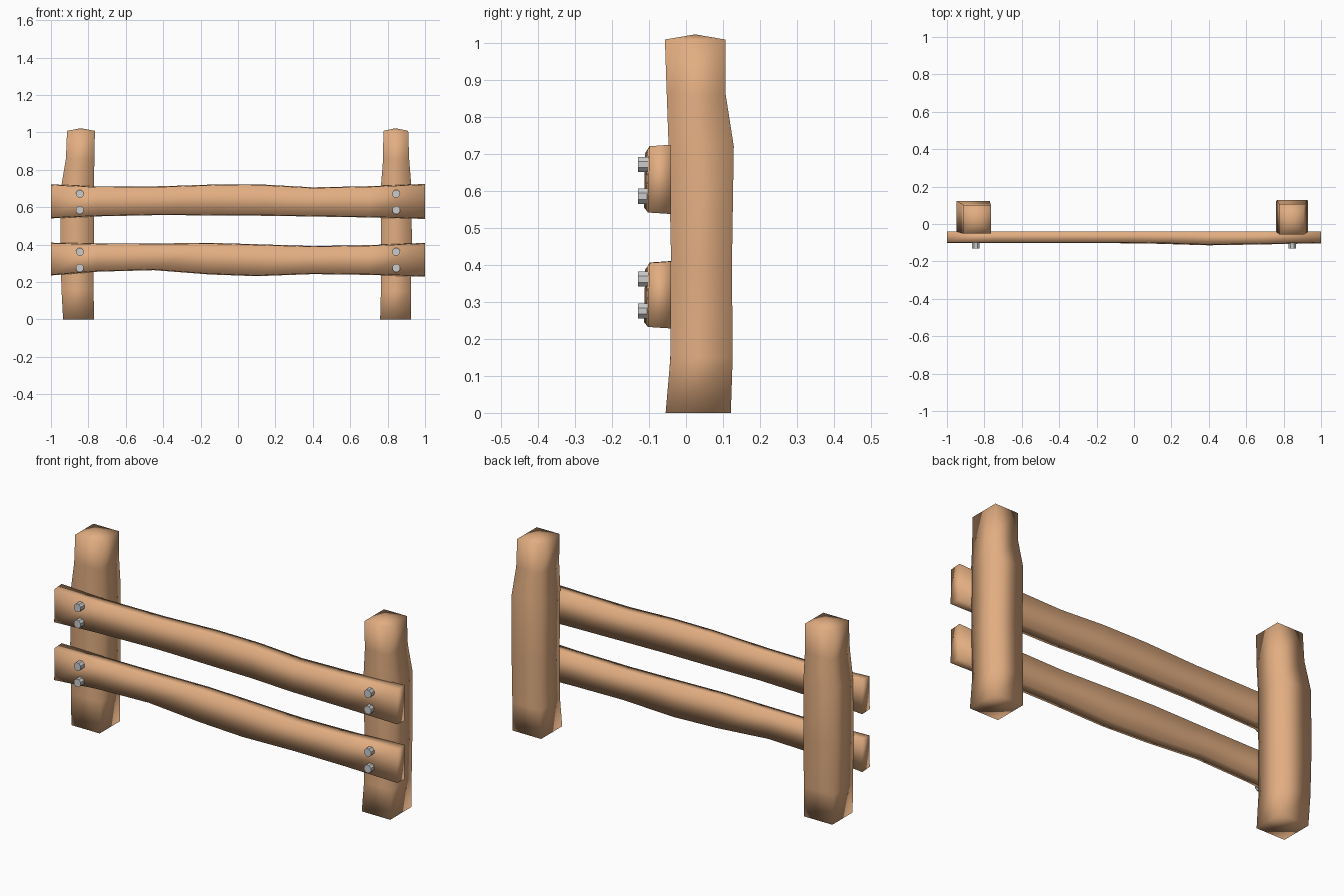
import bpy, bmesh, math
from mathutils import Matrix


def material(name, rgb):
    m = bpy.data.materials.new(name)
    m.diffuse_color = (*rgb, 1)
    return m


WOOD = material("wood", (0.76, 0.42, 0.22))
METAL = material("metal", (0.55, 0.56, 0.56))


def finish(bm, name, mat, smooth):
    bmesh.ops.recalc_face_normals(bm, faces=bm.faces)
    for f in bm.faces:
        f.smooth = smooth
    me = bpy.data.meshes.new(name)
    bm.to_mesh(me)
    bm.free()
    me.materials.append(mat)
    ob = bpy.data.objects.new(name, me)
    bpy.context.collection.objects.link(ob)
    return ob


def loft(rings, name, tip=None):
    """Skin four-cornered rings; close with flat caps or a point."""
    bm = bmesh.new()
    loops = [[bm.verts.new(p) for p in ring] for ring in rings]
    for a, b in zip(loops, loops[1:]):
        for i in range(4):
            j = (i + 1) % 4
            bm.faces.new((a[i], a[j], b[j], b[i]))
    bm.faces.new(loops[0])
    if tip:
        t = bm.verts.new(tip)
        for i in range(4):
            bm.faces.new((loops[-1][i], loops[-1][(i + 1) % 4], t))
    else:
        bm.faces.new(loops[-1])
    return finish(bm, name, WOOD, True)


def post(name, rows, tip):
    # rows: z, x0, x1, y0, y1
    loft([[(x0, y0, z), (x1, y0, z), (x1, y1, z), (x0, y1, z)]
          for z, x0, x1, y0, y1 in rows], name, tip)


def rail(name, rows):
    # rows: x, bottom, top, front y
    loft([[(x, -0.04, b), (x, f, b + 0.004), (x, f + 0.004, t - 0.004), (x, -0.04, t)]
          for x, b, t, f in rows], name)


# Hewn posts with pointed tops
post("left_post", [
    (0.0, -0.935, -0.77, -0.052, 0.117),
    (0.16, -0.944, -0.772, -0.042, 0.121),
    (0.42, -0.95, -0.77, -0.04, 0.122),
    (0.71, -0.945, -0.77, -0.042, 0.123),
    (0.86, -0.92, -0.768, -0.05, 0.107),
    (1.008, -0.914, -0.765, -0.05, 0.102)], (-0.84, 0.025, 1.022))
post("right_post", [
    (0.0, 0.76, 0.926, -0.055, 0.121),
    (0.15, 0.764, 0.924, -0.042, 0.126),
    (0.4, 0.765, 0.93, -0.04, 0.124),
    (0.72, 0.765, 0.926, -0.047, 0.129),
    (0.86, 0.776, 0.915, -0.052, 0.107),
    (1.008, 0.777, 0.91, -0.057, 0.106)], (0.842, 0.025, 1.022))

# Wavy horizontal rails
rail("upper_rail", [
    (-1.0, 0.54, 0.722, -0.102), (-0.75, 0.551, 0.71, -0.102),
    (-0.4, 0.558, 0.712, -0.102), (-0.1, 0.555, 0.722, -0.102),
    (0.15, 0.554, 0.72, -0.105), (0.4, 0.55, 0.706, -0.114),
    (0.7, 0.545, 0.712, -0.109), (1.0, 0.537, 0.724, -0.103)])
rail("lower_rail", [
    (-1.0, 0.235, 0.41, -0.102), (-0.75, 0.255, 0.405, -0.102),
    (-0.45, 0.263, 0.406, -0.102), (-0.15, 0.24, 0.409, -0.102),
    (0.1, 0.231, 0.402, -0.105), (0.4, 0.242, 0.392, -0.114),
    (0.7, 0.238, 0.397, -0.109), (1.0, 0.228, 0.409, -0.103)])

# Bolts fixing the rails to the posts
for side, x in (("left", -0.846), ("right", 0.846)):
    for n, z in enumerate((0.275, 0.361, 0.585, 0.671)):
        bm = bmesh.new()
        bmesh.ops.create_cone(
            bm, cap_ends=True, segments=8, radius1=0.022, radius2=0.022, depth=0.06,
            matrix=Matrix.Translation((x, -0.1, z))
            @ Matrix.Rotation(math.pi / 2, 4, 'X') @ Matrix.Rotation(math.pi / 8, 4, 'Z'))
        finish(bm, f"{side}_bolt_{n + 1}", METAL, False)
